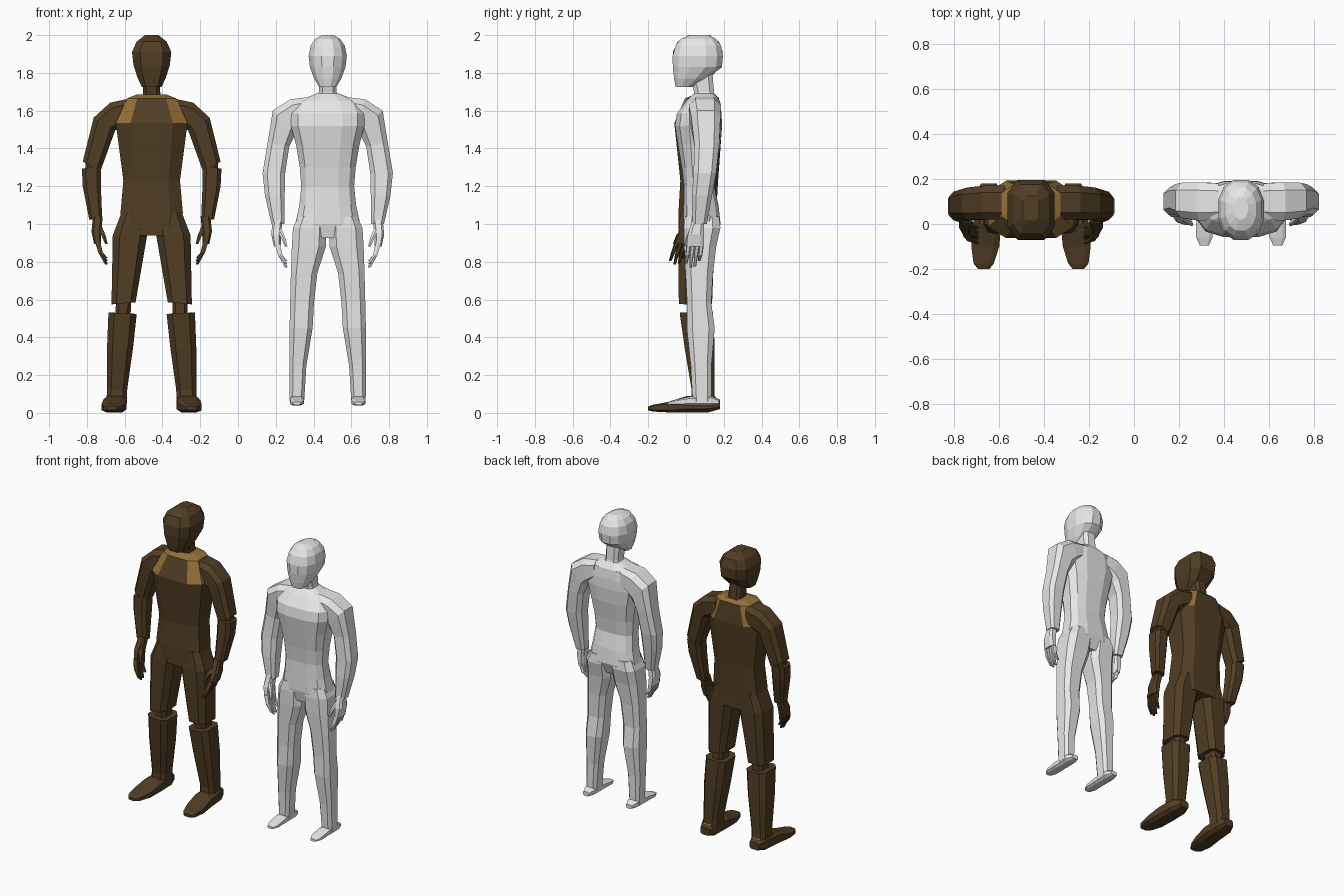
import bpy, bmesh, math


def material(name, rgb):
    m = bpy.data.materials.new(name)
    m.diffuse_color = (*rgb, 1)
    return m


BROWN = material("dark_brown", (0.083, 0.048, 0.018))
TAN = material("tan", (0.305, 0.165, 0.04))
GREY = material("light_grey", (0.8, 0.8, 0.8))


def loft(name, cx, side, rings, mat, n=8, axis="z", power=0.6):
    """Skin a row of rounded-box rings (x, y, z, width, depth, tilt)."""
    bm = bmesh.new()
    rows = []
    top = math.cos(math.pi / n) ** power
    for ring in rings:
        x, y, z, ru, rv = ring[:5]
        t = math.radians(ring[5]) if len(ring) > 5 else 0
        row = []
        for i in range(n):
            a = 2 * math.pi * (i + 0.5) / n
            c, s = math.cos(a), math.sin(a)
            u = math.copysign(abs(c) ** power, c) / top * ru
            v = math.copysign(abs(s) ** power, s) / top * rv
            if axis == "y":
                p = (x + u, y, z + v)
            else:
                p = (x + u * math.cos(t), y + v, z + u * math.sin(t))
            row.append(bm.verts.new((cx + side * p[0], p[1], p[2])))
        rows.append(row)
    for a, b in zip(rows, rows[1:]):
        for i in range(n):
            j = (i + 1) % n
            bm.faces.new((a[i], a[j], b[j], b[i]))
    bm.faces.new(rows[0])
    bm.faces.new(rows[-1])
    bmesh.ops.recalc_face_normals(bm, faces=bm.faces)
    me = bpy.data.meshes.new(name)
    bm.to_mesh(me)
    bm.free()
    me.materials.append(mat)
    ob = bpy.data.objects.new(name, me)
    bpy.context.collection.objects.link(ob)
    return ob


def hand(prefix, cx, s, wrist, mat, lean):
    """Palm, four fingers and a thumb hanging from the wrist, curling inward."""
    x, y, z = wrist
    loft(prefix + "_palm", cx, s, [
        (x, y, z + 0.02, 0.026, 0.03),
        (x + 0.008, y - 0.01 + lean * 0.3, z - 0.06, 0.026, 0.042),
        (x + 0.002, y - 0.01 + lean * 0.6, z - 0.125, 0.018, 0.045)], mat)
    for i in range(4):
        fy = y - 0.045 + 0.023 * i + lean * 0.6
        drop = (0.215, 0.235, 0.23, 0.2)[i]
        loft(f"{prefix}_finger_{i + 1}", cx, s, [
            (x + 0.002, fy, z - 0.11, 0.014, 0.011),
            (x - 0.014, fy - 0.004 + lean * 0.3, z - 0.17, 0.012, 0.01),
            (x - 0.045, fy - 0.008 + lean * 0.5, z - drop, 0.007, 0.006)], mat, 6)
    loft(prefix + "_thumb", cx, s, [
        (x - 0.005, y - 0.03, z - 0.03, 0.015, 0.014),
        (x - 0.03, y - 0.05 + lean * 0.4, z - 0.08, 0.011, 0.012),
        (x - 0.045, y - 0.06 + lean * 0.6, z - 0.125, 0.007, 0.008)], mat, 6)


# ---- Brown armoured figure ----
BX = -0.457
loft("brown_head", BX, 1, [
    (0, 0.0, 1.725, 0.052, 0.05), (0, 0.035, 1.775, 0.075, 0.095),
    (0, 0.06, 1.84, 0.096, 0.13), (0, 0.0625, 1.91, 0.104, 0.132),
    (0, 0.065, 1.965, 0.08, 0.11), (0, 0.07, 2.0, 0.035, 0.055)], BROWN)
loft("brown_neck", BX, 1, [(0, 0.1, 1.66, 0.046, 0.05), (0, 0.08, 1.79, 0.044, 0.055)], BROWN)
torso = loft("brown_torso", BX, 1, [
    (0, 0.1, 1.685, 0.08, 0.055), (0, 0.085, 1.665, 0.13, 0.09),
    (0, 0.065, 1.535, 0.19, 0.127), (0, 0.07, 1.23, 0.15, 0.1),
    (0, 0.06, 1.06, 0.165, 0.1), (0, 0.06, 0.94, 0.15, 0.098)], BROWN)
# Tan collar and shoulder gussets
torso.data.materials.append(TAN)
for f in torso.data.polygons:
    if f.center.z > 1.67 or (f.center.z > 1.55 and abs(f.normal.x) > 0.25):
        f.material_index = 1

for s, tag in ((-1, "left"), (1, "right")):
    p = "brown_" + tag
    loft(p + "_upper_arm", BX, s, [
        (0.115, 0.095, 1.6, 0.065, 0.075, 90), (0.2, 0.095, 1.57, 0.075, 0.075, 75),
        (0.25, 0.09, 1.53, 0.066, 0.072, 30),
        (0.318, 0.085, 1.305, 0.053, 0.058, 28)], BROWN)
    loft(p + "_elbow", BX, s, [
        (0.315, 0.085, 1.34, 0.036, 0.04), (0.315, 0.08, 1.26, 0.036, 0.04)], BROWN)
    loft(p + "_forearm", BX, s, [
        (0.319, 0.08, 1.3, 0.051, 0.055, -8), (0.317, 0.07, 1.2, 0.048, 0.053),
        (0.296, 0.045, 1.02, 0.035, 0.038, 8)], BROWN)
    hand(p, BX, s, (0.285, 0.035, 1.02), BROWN, -0.06)
    loft(p + "_thigh", BX, s, [
        (0.09, 0.06, 1.06, 0.07, 0.09), (0.115, 0.055, 0.94, 0.091, 0.097),
        (0.149, 0.05, 0.58, 0.064, 0.088, -5)], BROWN)
    loft(p + "_knee", BX, s, [
        (0.149, 0.06, 0.62, 0.04, 0.055), (0.152, 0.06, 0.48, 0.04, 0.055)], BROWN)
    loft(p + "_shin", BX, s, [
        (0.154, 0.055, 0.528, 0.075, 0.088, 3), (0.167, 0.072, 0.35, 0.069, 0.08),
        (0.183, 0.09, 0.12, 0.053, 0.06), (0.186, 0.09, 0.05, 0.055, 0.065)], BROWN)
    loft(p + "_foot", BX, s, [
        (0.187, 0.18, 0.045, 0.035, 0.025), (0.19, 0.12, 0.05, 0.058, 0.047),
        (0.194, 0.0, 0.045, 0.062, 0.043), (0.203, -0.1, 0.03, 0.062, 0.027),
        (0.21, -0.175, 0.025, 0.045, 0.018), (0.21, -0.2, 0.024, 0.025, 0.01)],
        BROWN, axis="y")
    # Tan heel tab
    loft(p + "_heel_tab", BX, s, [
        (0.187, 0.148, 0.088, 0.03, 0.006), (0.187, 0.164, 0.06, 0.03, 0.006)], TAN)

# ---- Grey plain figure ----
GX = 0.475
loft("grey_head", GX, 1, [
    (0, -0.008, 1.725, 0.045, 0.047), (0, 0.025, 1.77, 0.072, 0.088),
    (0, 0.06, 1.83, 0.094, 0.13), (0, 0.0625, 1.89, 0.101, 0.133),
    (0, 0.065, 1.945, 0.09, 0.12), (0, 0.065, 1.98, 0.066, 0.094),
    (0, 0.07, 2.0, 0.03, 0.05)], GREY, 12, power=0.85)
loft("grey_neck", GX, 1, [
    (0, 0.1, 1.66, 0.058, 0.058), (0, 0.095, 1.7, 0.047, 0.053),
    (0, 0.08, 1.8, 0.048, 0.06)], GREY)
loft("grey_torso", GX, 1, [
    (0, 0.095, 1.69, 0.06, 0.055), (0, 0.09, 1.65, 0.16, 0.09),
    (0, 0.07, 1.585, 0.195, 0.118), (0, 0.066, 1.52, 0.195, 0.124),
    (0, 0.07, 1.42, 0.168, 0.112), (0, 0.07, 1.3, 0.148, 0.092),
    (0, 0.07, 1.2, 0.14, 0.08), (0, 0.08, 1.1, 0.15, 0.092),
    (0, 0.085, 1.0, 0.172, 0.098), (0, 0.078, 0.925, 0.12, 0.075)],
    GREY, 12, power=0.7)

for s, tag in ((-1, "left"), (1, "right")):
    p = "grey_" + tag
    loft(p + "_arm", GX, s, [
        (0.1, 0.1, 1.61, 0.062, 0.08, 90), (0.17, 0.1, 1.585, 0.08, 0.085, 70),
        (0.23, 0.105, 1.54, 0.086, 0.078, 45), (0.261, 0.11, 1.42, 0.058, 0.066, 10),
        (0.285, 0.1, 1.27, 0.06, 0.06), (0.28, 0.085, 1.15, 0.052, 0.053),
        (0.264, 0.072, 1.0, 0.034, 0.038)], GREY)
    hand(p, GX, s, (0.265, 0.065, 1.005), GREY, -0.01)
    loft(p + "_leg", GX, s, [
        (0.085, 0.085, 1.04, 0.07, 0.09), (0.095, 0.085, 0.98, 0.089, 0.097),
        (0.1, 0.075, 0.88, 0.09, 0.085), (0.125, 0.07, 0.74, 0.07, 0.073),
        (0.136, 0.07, 0.58, 0.063, 0.064), (0.141, 0.078, 0.45, 0.061, 0.074),
        (0.158, 0.08, 0.25, 0.045, 0.055), (0.163, 0.085, 0.06, 0.038, 0.05)], GREY)
    loft(p + "_foot", GX, s, [
        (0.163, 0.175, 0.058, 0.022, 0.014), (0.163, 0.13, 0.065, 0.037, 0.025),
        (0.163, 0.02, 0.063, 0.037, 0.023), (0.163, -0.06, 0.055, 0.036, 0.014),
        (0.163, -0.095, 0.05, 0.02, 0.008)], GREY, axis="y")
